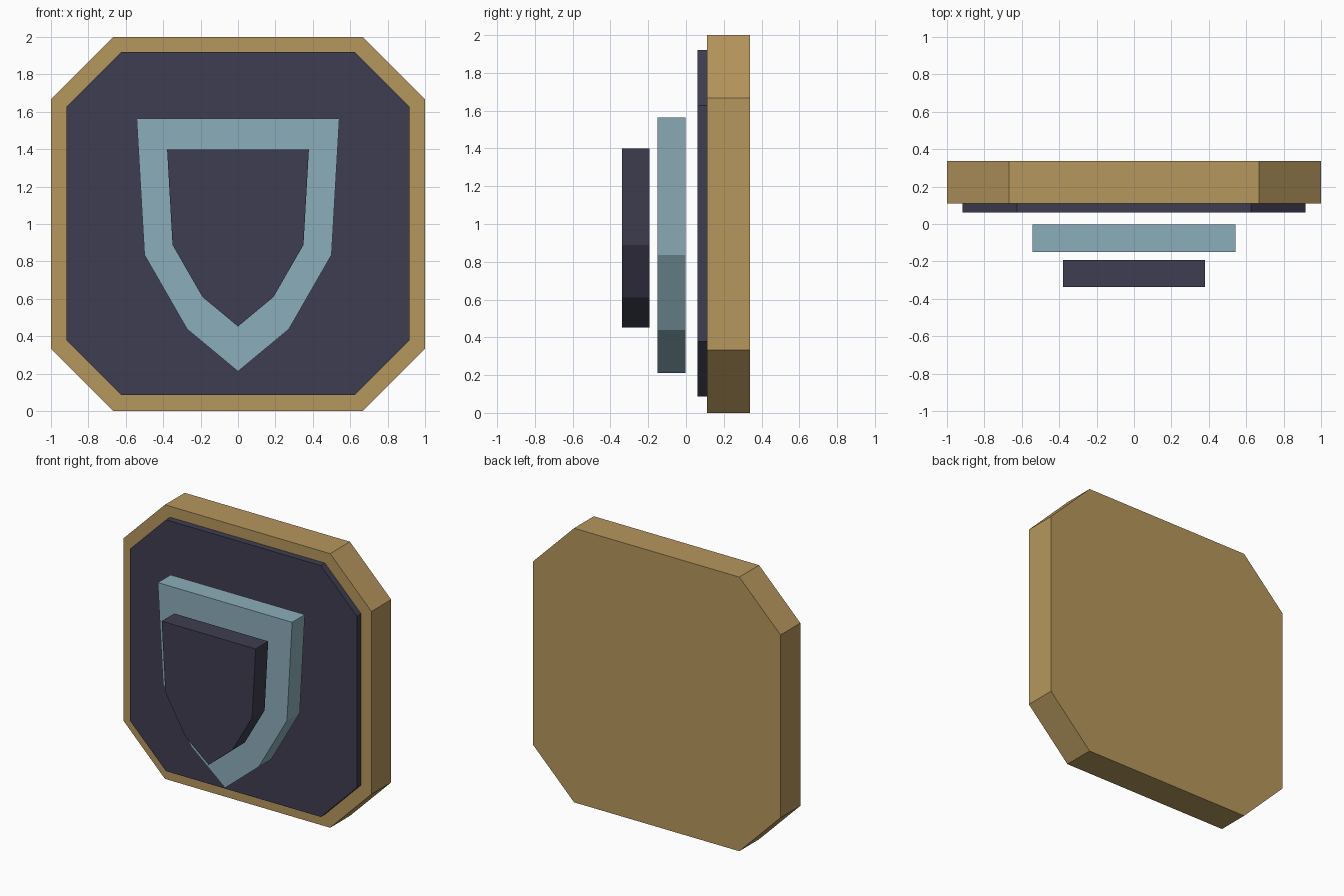
import bpy
import bmesh

cube = bpy.data.objects.get("Cube")
if cube:
    bpy.data.objects.remove(cube, do_unlink=True)


def make_material(name, rgb):
    mat = bpy.data.materials.new(name)
    mat.use_nodes = True
    color = (*rgb, 1.0)
    mat.diffuse_color = color
    mat.node_tree.nodes["Principled BSDF"].inputs["Base Color"].default_value = color
    return mat


gold = make_material("antique gold", (0.47, 0.31, 0.11))
navy = make_material("dark slate", (0.049, 0.047, 0.082))
teal = make_material("pale teal", (0.26, 0.42, 0.49))


def mirrored(half):
    """Close a right-hand outline, listed top to bottom, by mirroring it in x."""
    return half + [(-x, z) for x, z in reversed(half) if x > 0]


def octagon(size, flat, middle):
    """Square outline with cut corners; flat is the half length of each side."""
    return mirrored([(flat, middle + size), (size, middle + flat),
                     (size, middle - flat), (flat, middle - size)])


def plate(name, outline, front, back, mat):
    """Extrude an x-z outline from front to back along y."""
    bm = bmesh.new()
    face = bm.faces.new([bm.verts.new((x, front, z)) for x, z in outline])
    extruded = bmesh.ops.extrude_face_region(bm, geom=[face], use_keep_orig=True)
    moved = [v for v in extruded["geom"] if isinstance(v, bmesh.types.BMVert)]
    bmesh.ops.translate(bm, verts=moved, vec=(0, back - front, 0))
    bmesh.ops.recalc_face_normals(bm, faces=bm.faces)
    mesh = bpy.data.meshes.new(name)
    bm.to_mesh(mesh)
    bm.free()
    mesh.materials.append(mat)
    obj = bpy.data.objects.new(name, mesh)
    bpy.context.scene.collection.objects.link(obj)
    return obj


# Backing: thick cut-corner frame with a raised panel set into it
plate("frame", octagon(1.0, 0.667, 1.0), 0.11, 0.338, gold)
plate("panel", octagon(0.917, 0.625, 1.003), 0.062, 0.29, navy)

# Emblem: two floating shields, the smaller in front
outer = [(0.542, 1.565), (0.5, 0.835), (0.272, 0.438), (0, 0.212)]
inner = [(0.379, 1.399), (0.35, 0.888), (0.19, 0.61), (0, 0.452)]
plate("shield_border", mirrored(outer), -0.15, -0.003, teal)
plate("shield_center", mirrored(inner), -0.338, -0.193, navy)
